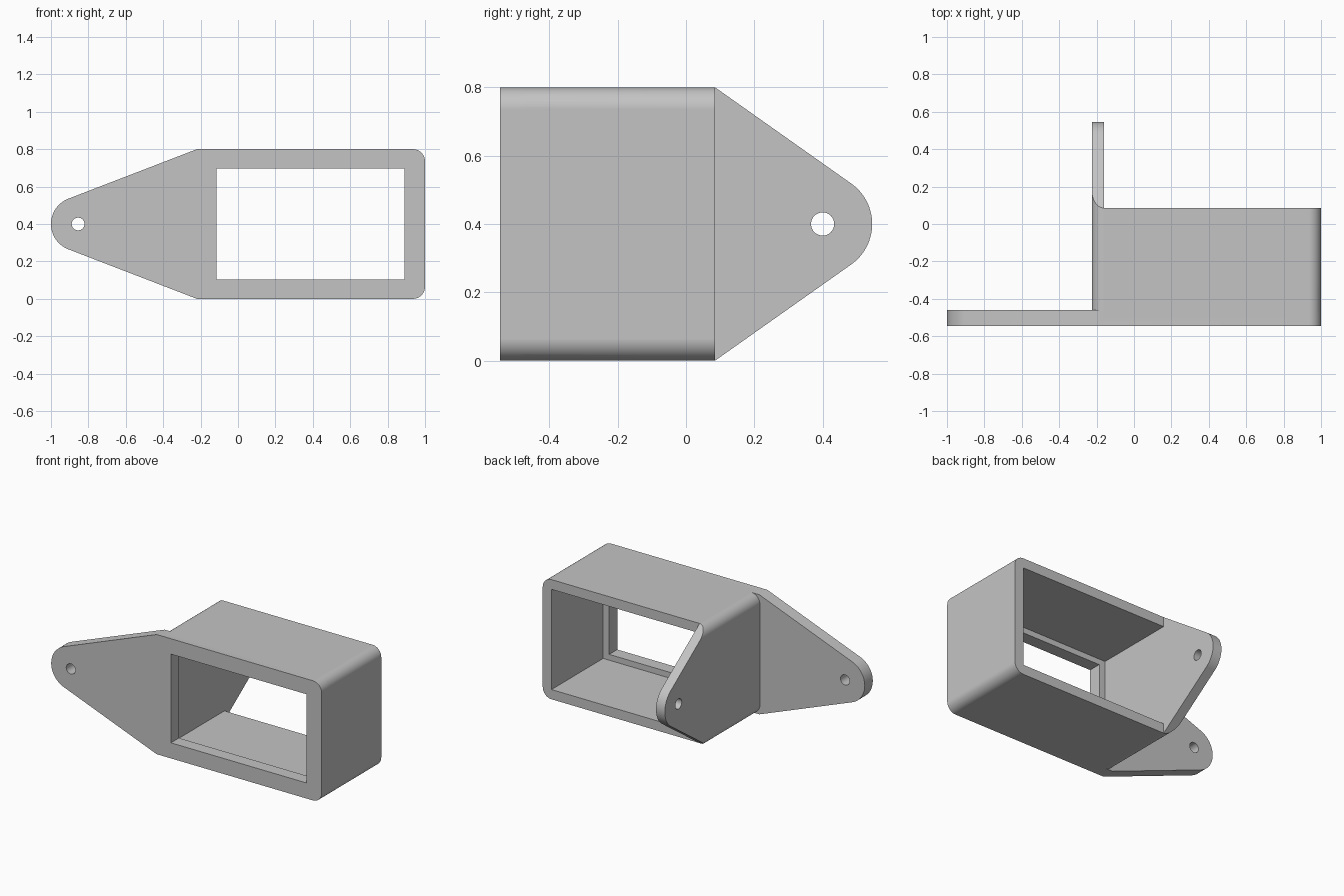
import bpy, bmesh
from math import pi, sin, cos, atan2, acos, hypot, radians
from mathutils import Vector

cube = bpy.data.objects.get("Cube")
if cube:
    bpy.data.objects.remove(cube, do_unlink=True)

grey = bpy.data.materials.new("plain grey")
grey.use_nodes = True
colour = (0.55, 0.55, 0.55, 1)
grey.diffuse_color = colour
grey.node_tree.nodes["Principled BSDF"].inputs["Base Color"].default_value = colour

# Main dimensions
LEFT, RIGHT, HEIGHT, MID = -0.225, 1.0, 0.8, 0.4
FRONT, PLATE_BACK, REAR = -0.545, -0.46, 0.085
WALL, LUG, HOLE = 0.065, 0.145, 0.034
INNER = LEFT + WALL


def arc(cx, cz, r, a0, a1, n=12):
    return [(cx + r * cos(a0 + (a1 - a0) * i / n),
             cz + r * sin(a0 + (a1 - a0) * i / n)) for i in range(n + 1)]


def prism(name, profile, axis, lo, hi):
    """Extrude a flat profile along x or y; the profile's second value is z."""
    place = (lambda u, v: (u, lo, v)) if axis == "y" else (lambda u, v: (lo, u, v))
    bm = bmesh.new()
    face = bm.faces.new([bm.verts.new(place(u, v)) for u, v in profile])
    new = bmesh.ops.extrude_face_region(bm, geom=[face])["geom"]
    shift = Vector((0, hi - lo, 0) if axis == "y" else (hi - lo, 0, 0))
    bmesh.ops.translate(bm, vec=shift,
                        verts=[g for g in new if isinstance(g, bmesh.types.BMVert)])
    bmesh.ops.recalc_face_normals(bm, faces=bm.faces[:])
    mesh = bpy.data.meshes.new(name)
    bm.to_mesh(mesh)
    bm.free()
    mesh.materials.append(grey)
    obj = bpy.data.objects.new(name, mesh)
    bpy.context.collection.objects.link(obj)
    return obj


def rect(u0, u1, v0, v1):
    return [(u0, v0), (u1, v0), (u1, v1), (u0, v1)]


def combine(target, tool, operation):
    """Apply a boolean and remove the tool."""
    mod = target.modifiers.new("cut", "BOOLEAN")
    mod.operation, mod.object, mod.solver = operation, tool, "EXACT"
    bpy.context.view_layer.objects.active = target
    bpy.ops.object.modifier_apply(modifier=mod.name)
    bpy.data.objects.remove(tool, do_unlink=True)


def lug_arc(centre, corner):
    """Round lug end, tangent to lines from the corner (u, HEIGHT) and its mirror."""
    du, dz = corner - centre, HEIGHT - MID
    turn = acos(LUG / hypot(du, dz))
    base = atan2(dz, du)
    if du > 0:      # lug points towards negative u
        a = base + turn
        return arc(centre, MID, LUG, a, 2 * pi - a, 28)
    a = base - turn  # lug points towards positive u
    return arc(centre, MID, LUG, -a, a, 28)


# Rounded housing tube, with the left wall running on as the rear flap
corners = [(LEFT + WALL, WALL, pi), (RIGHT - WALL, WALL, 1.5 * pi),
           (RIGHT - WALL, HEIGHT - WALL, 0), (LEFT + WALL, HEIGHT - WALL, pi / 2)]
outline = [p for x, z, a in corners for p in arc(x, z, WALL, a, a + pi / 2)]
bracket = prism("mounting_bracket", outline, "y", -0.5, 0.6)

flap_side = [(-0.7, HEIGHT), (-0.7, 0), (REAR, 0)] + lug_arc(0.4, REAR) + [(REAR, HEIGHT)]
combine(bracket, prism("flap_shape", flap_side, "x", -0.5, 1.2), "INTERSECT")
combine(bracket, prism("rear_trim", rect(INNER, 1.2, -0.2, 1), "y", REAR, 0.8), "DIFFERENCE")

# Front plate with a tapering lug
plate = lug_arc(-0.855, -0.22) + [(-0.22, 0)]
plate += [p for x, z, a in corners[1:3] for p in arc(x, z, WALL, a, a + pi / 2)]
plate += [(-0.22, HEIGHT)]
combine(bracket, prism("front_plate", plate, "y", FRONT, PLATE_BACK), "UNION")

# Cavity, front window and screw holes
combine(bracket, prism("cavity", rect(INNER, RIGHT - WALL, WALL, HEIGHT - WALL),
                       "y", PLATE_BACK, 0.8), "DIFFERENCE")
combine(bracket, prism("window", rect(-0.115, 0.89, 0.104, 0.697),
                       "y", -0.7, -0.4), "DIFFERENCE")
combine(bracket, prism("plate_hole", arc(-0.855, MID, HOLE, 0, 2 * pi, 32)[:-1],
                       "y", -0.7, -0.4), "DIFFERENCE")
combine(bracket, prism("flap_hole", arc(0.4, MID, HOLE, 0, 2 * pi, 32)[:-1],
                       "x", -0.4, 0), "DIFFERENCE")

# Smooth rounds, crisp edges and level flats
bpy.ops.object.select_all(action="DESELECT")
bracket.select_set(True)
bpy.context.view_layer.objects.active = bracket
bpy.ops.object.shade_smooth_by_angle(angle=radians(30))
level = bracket.modifiers.new("level_flats", "WEIGHTED_NORMAL")
level.keep_sharp = True
